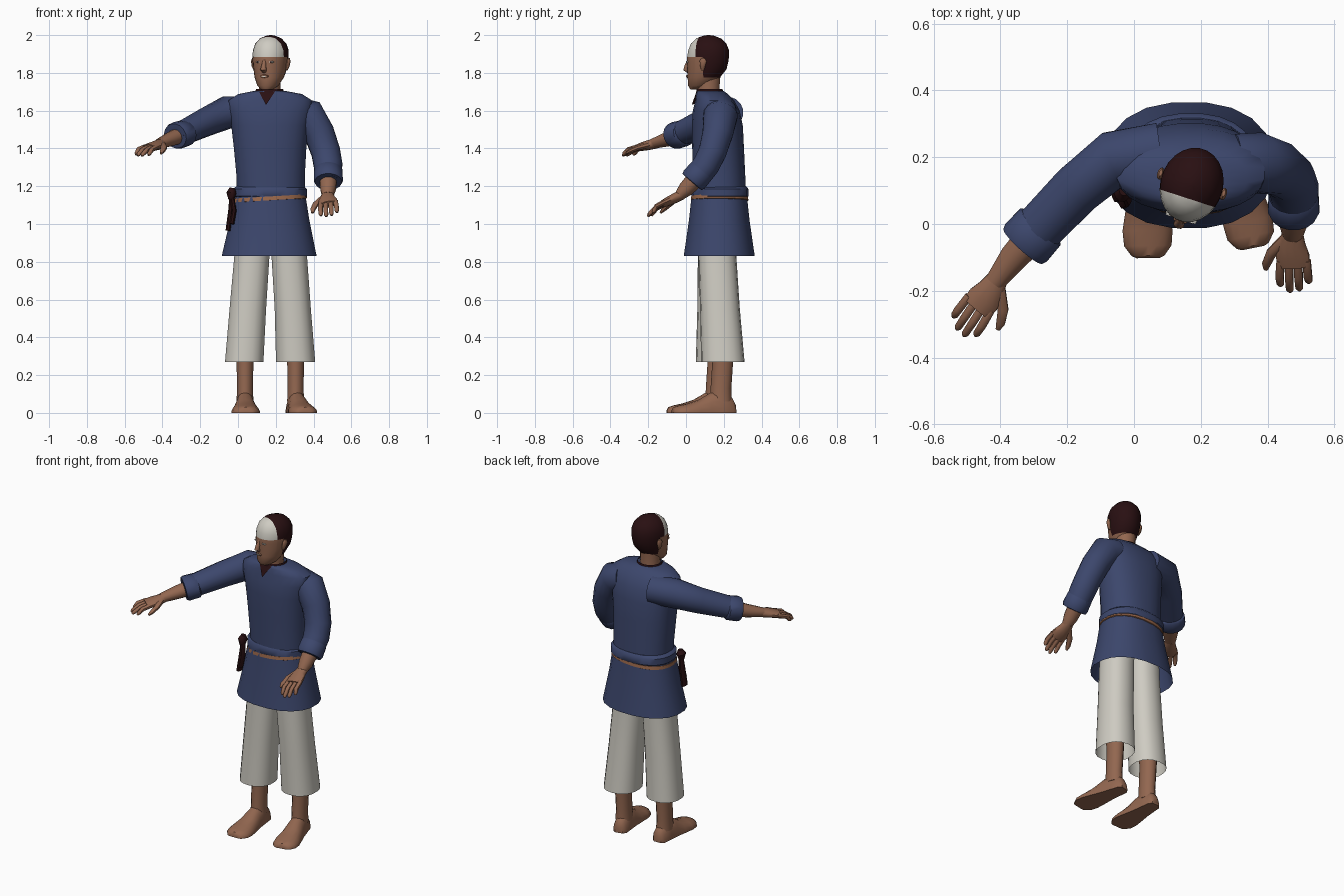
import bpy, bmesh, math
from mathutils import Vector, Matrix

def material(name, rgb):
    m = bpy.data.materials.new(name)
    m.diffuse_color = (*rgb, 1)
    return m

NAVY = material("navy cloth", (0.045, 0.062, 0.15))
SKIN = material("brown skin", (0.29, 0.135, 0.08))
WHITE = material("off white cloth", (0.62, 0.60, 0.54))
DARK = material("dark red", (0.022, 0.005, 0.006))
BELT = material("tan belt", (0.33, 0.14, 0.07))
Z = Vector((0, 0, 1))

def finish(name, bm, mats, angle=45):
    bmesh.ops.recalc_face_normals(bm, faces=bm.faces)
    me = bpy.data.meshes.new(name)
    bm.to_mesh(me)
    bm.free()
    ob = bpy.data.objects.new(name, me)
    bpy.context.collection.objects.link(ob)
    for m in mats:
        me.materials.append(m)
    bpy.ops.object.select_all(action='DESELECT')
    ob.select_set(True)
    bpy.context.view_layer.objects.active = ob
    bpy.ops.object.shade_smooth_by_angle(angle=math.radians(angle))
    return ob

def ring(c, u, v, ru, rv, n, p=2.0):
    pts = []
    for i in range(n):
        a = 2 * math.pi * (i + 0.5) / n
        s, t = math.cos(a), math.sin(a)
        s = math.copysign(abs(s) ** (2 / p), s)
        t = math.copysign(abs(t) ** (2 / p), t)
        pts.append(Vector(c) + u * ru * s + v * rv * t)
    return pts

def loft(rings, caps=(True, True)):
    bm = bmesh.new()
    vs = [[bm.verts.new(p) for p in r] for r in rings]
    n = len(vs[0])
    for a, b in zip(vs, vs[1:]):
        for i in range(n):
            j = (i + 1) % n
            bm.faces.new((a[i], a[j], b[j], b[i]))
    for flag, r in zip(caps, (vs[0], vs[-1])):
        if flag:
            bm.faces.new(r)
    return bm

def column(name, stations, mat, n=20, p=2.0, caps=(True, True), tilt=0):
    # stacked horizontal sections: x, y, z, rx, ry
    rs = []
    for x, y, z, rx, ry in stations:
        r = ring((x, y, z), Vector((1, 0, 0)), Vector((0, 1, 0)), rx, ry, n, p)
        for q in r:
            q.z += tilt * (q.x - x)
        rs.append(r)
    return finish(name, loft(rs, caps), [mat])

def tube(name, stations, mat, n=14, up=Z, caps=(True, True), angle=45):
    # sections along a path: point, half width, half thickness (along up)
    pts = [Vector(s[0]) for s in stations]
    rs = []
    for i, (_, ru, rv) in enumerate(stations):
        t = (pts[min(i + 1, len(pts) - 1)] - pts[max(i - 1, 0)]).normalized()
        v = (up - t * up.dot(t)).normalized()
        rs.append(ring(pts[i], t.cross(v), v, ru, rv, n))
    return finish(name, loft(rs, caps), [mat], angle)

# tunic body, skirt and sash
column("tunic_body", [
    (.175, .178, 1.12, .182, .142), (.173, .175, 1.25, .182, .140),
    (.17, .170, 1.40, .193, .138), (.17, .166, 1.52, .207, .136),
    (.17, .160, 1.60, .225, .125), (.17, .152, 1.655, .222, .103),
    (.17, .138, 1.688, .17, .085), (.168, .128, 1.705, .08, .07)], NAVY, 24, 2.3)
column("tunic_skirt", [
    (.17, .176, 1.16, .188, .147), (.168, .176, 1.02, .212, .162),
    (.165, .176, .83, .254, .19)], NAVY, 20, 2.3, (False, False))
column("sash", [
    (.17, .18, 1.137, .186, .142), (.17, .18, 1.147, .197, .152), (.17, .18, 1.185, .197, .152),
    (.17, .18, 1.20, .18, .138)], NAVY, 24, 2.3)
column("belt", [(.17, .178, 1.122, .19, .146), (.17, .178, 1.126, .197, .153),
                (.17, .178, 1.146, .195, .151)], BELT, 24, 2.3, tilt=.06)

# dark sash knot and hanging tails
tube("sash_knot", [((-.03, .10, 1.19), .015, .015), ((-.035, .098, 1.165), .032, .026),
                   ((-.035, .095, 1.13), .02, .016)], DARK, 10, Vector((1, 0, 0)))
for k, (dx, dy, end) in enumerate([(0, 0, .965), (.02, -.02, 1.0)]):
    tube(f"sash_tail_{k}", [((-.033, .10, 1.16), .016, .012),
                            ((-.04 + dx, .095 + dy, 1.07), .024, .013),
                            ((-.053 + dx, .09 + dy, end), .026, .014)],
         DARK, 8, Vector((1, 0, 0)))

# trousers, shins and feet
column("trouser_left", [(.08, .165, 1.0, .09, .10), (.075, .163, .85, .094, .10),
                        (.052, .16, .55, .098, .100), (.033, .16, .27, .103, .108)],
       WHITE, 18, 2.3, (False, False))
column("trouser_right", [(.26, .165, 1.0, .09, .10), (.270, .165, .85, .095, .10),
                         (.290, .18, .55, .097, .105), (.305, .195, .27, .105, .115)],
       WHITE, 18, 2.3, (False, False))

def foot(side, ax, ay, ang):
    column(f"shin_{side}", [(ax, ay, .06, .046, .058), (ax, ay, .13, .043, .055),
                            (ax, ay + .01, .28, .046, .055), (ax, ay + .01, .5, .06, .065)], SKIN, 14)
    f = Vector((math.sin(ang), -math.cos(ang), 0))
    s = Vector((math.cos(ang), math.sin(ang), 0))
    rs = []
    for d, w, h in [(-.078, .025, .045), (-.06, .042, .08), (0, .048, .125), (.06, .055, .105),
                    (.12, .066, .07), (.18, .076, .05), (.225, .072, .04), (.255, .05, .03), (.262, .035, .015)]:
        r = ring(Vector((ax, ay, 0)) + f * d, s, Z, w, h, 18, 2.2)
        for q in r:
            q.z = max(q.z, 0)
        rs.append(r)
    bm = loft(rs)
    bmesh.ops.remove_doubles(bm, verts=bm.verts, dist=1e-5)
    finish(f"foot_{side}", bm, [SKIN])

foot("left", .037, .16, .02)
foot("right", .305, .185, .2)

# sleeves with rolled cuffs
tube("sleeve_left", [((.08, .215, 1.59), .09, .085), ((-.06, .195, 1.59), .086, .088),
                     ((-.17, .105, 1.54), .079, .076), ((-.30, -.03, 1.478), .074, .064)], NAVY, 16)
tube("sleeve_right", [((.30, .185, 1.595), .085, .08), ((.372, .183, 1.575), .092, .092),
                      ((.43, .168, 1.48), .082, .082), ((.465, .14, 1.38), .075, .078),
                      ((.477, .105, 1.31), .073, .077), ((.478, .06, 1.25), .07, .07)],
     NAVY, 16, Vector((1, 0, 0)))

def cuff(side, c, d, w, h):
    c, d = Vector(c), Vector(d).normalized()
    prof = [(-.048, .82), (-.035, 1), (.025, 1.03), (.042, .95), (.044, .78), (.02, .6)]
    tube(f"cuff_{side}", [(c + d * a, w * k, h * k) for a, k in prof], NAVY, 16)

cuff("left", (-.305, -.036, 1.474), (-.66, -.73, -.2), .083, .07)
cuff("right", (.478, .06, 1.255), (0, -.65, -.76), .076, .072)

# forearms and hands
def hand(side, wrist, d, s):
    w, d, s = Vector(wrist), Vector(d).normalized(), Vector(s).normalized()
    n = d.cross(s)
    if n.z < 0:
        n = -n
    at = lambda a, b, c=0: w + d * a + s * b + n * c
    tube(f"palm_{side}", [(at(-.01, 0), .030, .027), (at(.035, .003), .042, .026),
                          (at(.075, 0), .052, .023), (at(.11, -.004), .049, .018)], SKIN, 12, n)
    for i, reach in enumerate((.185, .205, .20, .175)):
        b = .036 - i * .026
        tube(f"finger_{side}_{i}", [(at(.09, b), .0135, .014), (at(.145, b * 1.1, -.002), .0135, .013),
                                    (at(reach - .01, b * 1.1, -.018), .012, .011),
                                    (at(reach, b * 1.1, -.025), .006, .006)], SKIN, 8, n)
    tube(f"thumb_{side}", [(at(.02, .02), .02, .018), (at(.07, .066, -.008), .017, .015),
                           (at(.11, .082, -.018), .014, .012), (at(.132, .085, -.026), .007, .006)], SKIN, 8, n)

tube("forearm_left", [((-.27, 0, 1.485), .052, .048), ((-.36, -.10, 1.448), .044, .038),
                      ((-.417, -.175, 1.425), .031, .027)], SKIN)
tube("forearm_right", [((.478, .08, 1.27), .05, .05), ((.477, .0, 1.185), .042, .042),
                       ((.475, -.035, 1.15), .031, .028)], SKIN)
hand("left", (-.41, -.165, 1.425), (-.55, -.83, -.2), (.83, -.55, 0))
hand("right", (.475, -.028, 1.152), (.0, -.87, -.42), (-1, 0, -.15))

# neck and dark collar
column("neck", [(.167, .125, 1.62, .064, .064), (.167, .118, 1.72, .058, .06), (.167, .12, 1.80, .06, .065)], SKIN, 16)
column("collar", [(.167, .127, 1.685, .085, .076), (.167, .125, 1.715, .072, .068)], DARK, 18, caps=(False, False))
bm = bmesh.new()
front = [bm.verts.new(p) for p in [(.112, .058, 1.70), (.148, .030, 1.63), (.195, .055, 1.70)]]
back = bm.verts.new((.15, .12, 1.67))
for a, b, c in [(0, 1, 2)]:
    bm.faces.new((front[a], front[b], front[c]))
for i in range(3):
    bm.faces.new((front[i], front[(i + 1) % 3], back))
finish("collar_notch", bm, [DARK])

# head: skin face, white front cap and dark hair chosen by height and depth
POSE = Matrix.Translation((.172, .115, 0)) @ Matrix.Rotation(math.radians(-18), 4, 'Z')
X, Y = Vector((1, 0, 0)), Vector((0, 1, 0))
secs = [(-.06, 1.712, .03, .035), (-.045, 1.733, .056, .062), (-.022, 1.775, .076, .087),
        (-.004, 1.82, .087, .106), (0, 1.86, .092, .112), (.002, 1.885, .094, .113),
        (.005, 1.92, .093, .110), (.005, 1.955, .081, .096), (.005, 1.982, .056, .068),
        (.005, 1.996, .026, .032), (.005, 2.0, .005, .006)]
bm = loft([ring((0, y, z), X, Y, rx, ry, 24) for y, z, rx, ry in secs])
for cut in (-.04, 0):
    bmesh.ops.bisect_plane(bm, geom=bm.verts[:] + bm.edges[:] + bm.faces[:], plane_co=(0, cut, 0), plane_no=Y)
for f in bm.faces:
    c = f.calc_center_median()
    if c.z > 1.885:
        f.material_index = 2 if c.y > -.04 else 1
    elif c.z > 1.775 and c.y > 0:
        f.material_index = 2
finish("head", bm, [SKIN, WHITE, DARK]).matrix_world = POSE

# facial features
tube("nose", [((0, -.104, 1.868), .008, .008), ((0, -.117, 1.835), .013, .013),
              ((0, -.122, 1.818), .017, .014), ((0, -.108, 1.806), .012, .008)], SKIN, 10, Y).matrix_world = POSE
tube("lips", [((0, -.095, 1.783), .026, .012), ((0, -.114, 1.782), .02, .008)], SKIN, 10).matrix_world = POSE
tube("teeth", [((0, -.10, 1.782), .014, .003), ((0, -.1165, 1.782), .014, .003)], WHITE, 8).matrix_world = POSE
for sx, side in ((-1, "left"), (1, "right")):
    tube(f"eye_{side}", [((sx * .036, -.095, 1.858), .014, .006), ((sx * .036, -.1065, 1.858), .011, .004)],
         WHITE, 10).matrix_world = POSE
    tube(f"pupil_{side}", [((sx * .036, -.10, 1.858), .004, .004), ((sx * .036, -.1075, 1.858), .004, .004)],
         DARK, 8).matrix_world = POSE
    tube(f"ear_{side}", [((sx * .088, 0, 1.815), .006, .008), ((sx * .094, .002, 1.835), .010, .014),
                         ((sx * .099, .006, 1.862), .010, .019), ((sx * .099, .008, 1.878), .005, .01)],
         SKIN, 10, Y).matrix_world = POSE
